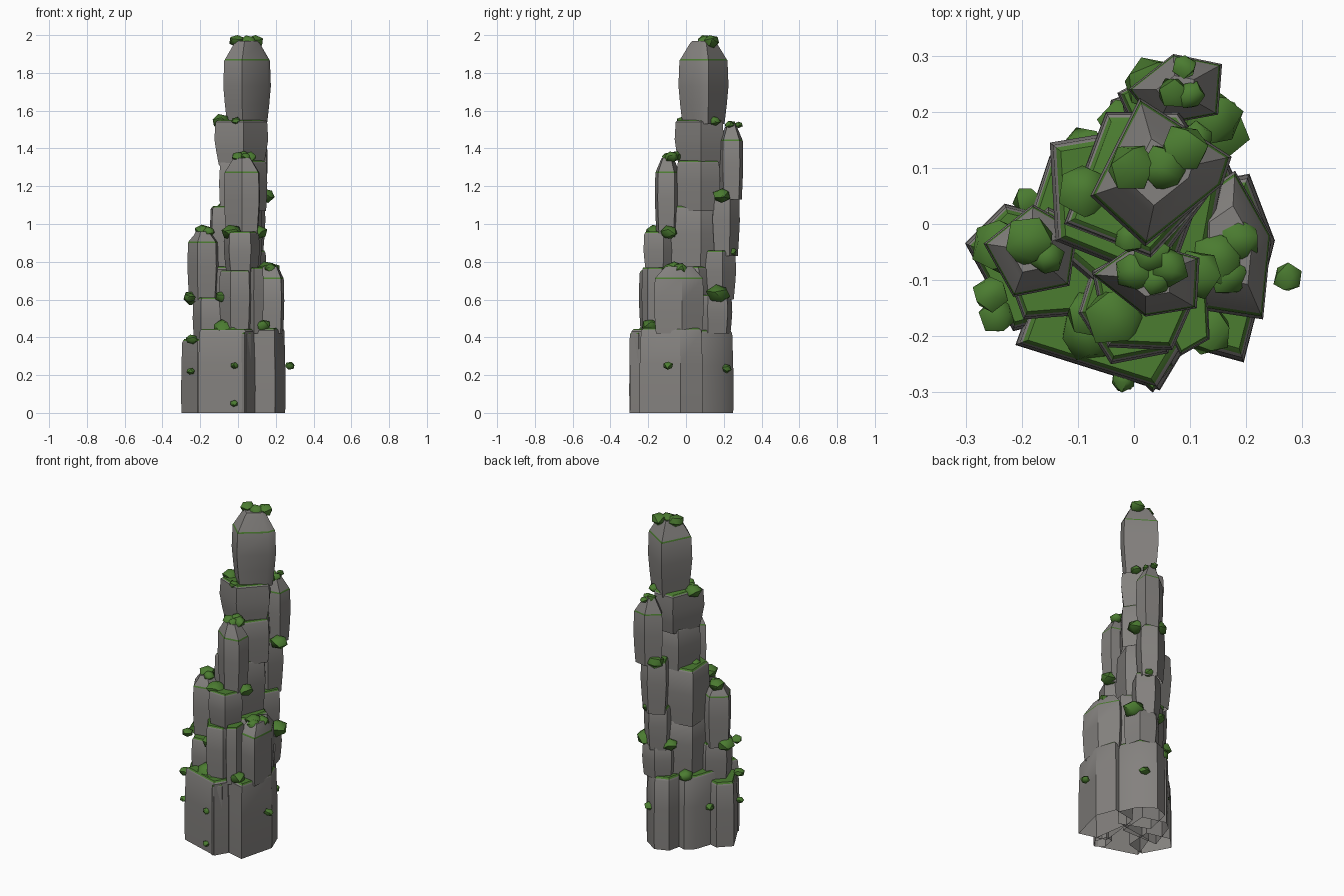
import bpy, bmesh, math, random
from mathutils import Vector, Matrix

random.seed(4)
stone = bpy.data.materials.new("stone")
stone.diffuse_color = (0.23, 0.22, 0.21, 1)
moss = bpy.data.materials.new("moss")
moss.diffuse_color = (0.07, 0.2, 0.03, 1)


def finish(bm, name, mats, angle):
    me = bpy.data.meshes.new(name)
    bm.to_mesh(me)
    bm.free()
    ob = bpy.data.objects.new(name, me)
    bpy.context.collection.objects.link(ob)
    for m in mats:
        me.materials.append(m)
    bpy.ops.object.select_all(action='DESELECT')
    ob.select_set(True)
    bpy.context.view_layer.objects.active = ob
    bpy.ops.object.shade_smooth_by_angle(angle=math.radians(angle))
    return ob


def column(name, pts, z, foot=0.9, tip=None):
    """Open-bottomed faceted column over a footprint; z = (bottom, shoulder, top)."""
    xs, ys = [p[0] for p in pts], [p[1] for p in pts]
    cx, cy = (min(xs) + max(xs)) / 2, (min(ys) + max(ys)) / 2
    z0, zs, z1 = z
    h = zs - z0
    # levels: height, scale, moss on the band that ends here
    levels = [(z0, foot, 0), (z0 + h * .3, (1 + foot) / 2 + .01, 0),
              (z0 + h * .6, 1, 0), (zs, .96, 0)]
    if tip:
        levels += [(zs + .008, .92, 1), (z1 - .018, tip, 0), (z1, tip * .8, 0)]
    else:
        levels += [(zs + (z1 - zs) * .5, .92, 0), (z1, .86, 1)]
    bm = bmesh.new()
    rings = [[bm.verts.new((cx + (a - cx) * s, cy + (b - cy) * s, lv))
              for a, b in pts] for lv, s, _ in levels]
    n = len(pts)
    for k in range(len(rings) - 1):
        for i in range(n):
            j = (i + 1) % n
            f = bm.faces.new((rings[k][i], rings[k][j], rings[k + 1][j], rings[k + 1][i]))
            f.material_index = levels[k + 1][2]
    bm.faces.new(rings[-1]).material_index = 0 if tip else 1
    finish(bm, name, (stone, moss), 35)


def rock(name, x, y, z, sides=6, turn=0, foot=0.9, tip=None):
    """Column with an irregular polygon footprint fitted to box x, y."""
    pts = []
    for i in range(sides):
        a = math.radians(turn) + math.tau * (i + random.uniform(-.12, .12)) / sides
        pts.append((math.cos(a), math.sin(a)))

    def fit(vals, lo, hi):
        a, b = min(vals), max(vals)
        return [lo + (v - a) / (b - a) * (hi - lo) for v in vals]
    px, py = fit([p[0] for p in pts], *x), fit([p[1] for p in pts], *y)
    column(name, list(zip(px, py)), z, foot, tip)


# Base columns
column("base_left", [(-.30, -.035), (-.215, -.19), (-.10, -.16), (-.09, 0), (-.23, .035)], (0, .37, .39), 1)
column("base_front", [(-.21, -.215), (.045, -.295), (.09, -.22), (.06, -.02), (-.15, -.05)], (0, .43, .445), 1)
rock("base_front_sliver", (-.01, .07), (-.30, -.18), (0, .41, .425), 5, 280, 1)
column("base_right", [(.03, -.20), (.195, -.245), (.25, -.03), (.205, .088), (.06, .06)], (0, .435, .45), 1)
column("base_back", [(.18, .08), (.13, .19), (.04, .25), (-.04, .22), (-.08, .05), (.1, -.02)], (0, .42, .44), 1)
column("base_back_left", [(-.21, -.06), (.03, -.06), (.04, .12), (-.10, .16), (-.15, .12)], (0, .43, .445), 1)

# Central spire, stacked from the ground up
rock("spire_block_1", (-.14, .16), (-.14, .18), (.42, .76, .775), 6, 20)
column("spire_block_2", [(-.14, -.03), (.06, -.11), (.13, .08), (.06, .18), (-.15, .145)], (.75, 1.08, 1.095))
column("spire_block_3", [(-.10, 0), (.06, -.05), (.155, .08), (.09, .18), (-.06, .16)], (1.07, 1.32, 1.335), .95)
column("spire_block_4", [(-.125, .0), (.03, -.06), (.16, .08), (.08, .2), (-.05, .2)], (1.31, 1.54, 1.55), .83)
column("spire_top", [(-.078, .05), (.02, -.04), (.158, .07), (.174, .12), (.01, .225)], (1.53, 1.865, 1.97), .84, .56)

# Left tower
rock("left_block", (-.24, -.06), (-.17, .03), (.36, .595, .61), 5, 100)
column("left_tower", [(-.268, -.035), (-.215, -.13), (-.115, -.11), (-.10, -.01), (-.18, .035)], (.59, .90, .96), .88, .58)

# Front tower
rock("front_block_1", (-.10, .09), (-.25, -.04), (.42, .74, .755), 6, 10)
rock("front_sliver", (.05, .135), (-.235, -.10), (.42, .755, .77), 5, 250)
rock("front_block_2", (-.075, .115), (-.225, -.03), (.73, .945, .96), 5, 230, .85)
column("front_tower", [(-.075, -.09), (.02, -.165), (.112, -.15), (.117, -.06), (.01, -.03)], (.93, 1.27, 1.35), .86, .58)

# Right block
column("right_block", [(.10, -.15), (.23, -.17), (.245, -.02), (.18, .095), (.10, .04)], (.42, .71, .775), .92, .66)

# Back tower
rock("back_block_1", (-.03, .17), (.05, .245), (.42, .61, .625), 6, 40)
rock("back_block_2", (-.02, .15), (.10, .265), (.60, .845, .86), 5, 80, .85)
rock("back_block_3", (-.03, .145), (.14, .285), (.83, 1.14, 1.155), 5, 20, .85)
column("back_tower", [(-.01, .24), (.04, .175), (.15, .195), (.157, .285), (.07, .303)], (1.13, 1.44, 1.53), .88, .5)


# Moss clumps: squashed low-poly blobs (x, y, z, radius)
def clumps(group, spots):
    for n, (x, y, z, r) in enumerate(spots, 1):
        bm = bmesh.new()
        bmesh.ops.create_icosphere(bm, subdivisions=1, radius=r * 1.13)
        turn = Matrix.Rotation(random.uniform(0, 6), 4, 'Z') @ Matrix.Rotation(.3, 4, 'X')
        for v in bm.verts:
            p = turn @ v.co * random.uniform(.93, 1.05)
            v.co = Vector((x + p.x, y + p.y, min(z + p.z * .78, 2.0)))
        finish(bm, f"{group}_moss_{n}", (moss,), 45)


clumps("summit", [(-.005, .10, 1.97, .041), (.055, .10, 1.965, .041), (.09, .135, 1.967, .04)])
clumps("spire", [(-.09, .06, 1.545, .046), (-.01, -.025, 1.545, .026), (.11, .15, 1.545, .03),
                 (-.08, .03, 1.09, .03), (-.10, .09, .77, .035)])
clumps("back", [(.09, .28, 1.525, .02), (.07, .235, 1.525, .027), (.10, .23, 1.525, .024),
                (.145, .19, 1.15, .046), (.03, .25, 1.155, .046), (.09, .235, .855, .032),
                (.14, .17, .63, .06), (-.02, .18, .63, .04)])
clumps("front", [(.03, -.055, 1.36, .033), (.062, -.078, 1.355, .034), (0, -.085, 1.355, .032),
                 (.04, -.10, 1.355, .026), (-.035, -.165, .955, .05), (.11, -.09, .955, .042)])
clumps("left", [(-.185, -.03, .962, .043), (-.155, -.06, .96, .03), (-.24, -.04, .61, .046),
                (-.255, -.125, .61, .03), (-.08, -.16, .615, .04)])
clumps("right", [(.15, -.06, .765, .045), (.185, -.03, .76, .038), (.17, -.09, .76, .035)])
clumps("base", [(-.08, -.19, .45, .052), (.13, -.19, .46, .043), (-.03, -.22, .435, .03),
                (-.245, -.165, .39, .03), (.275, -.095, .25, .025), (-.018, -.277, .25, .021),
                (-.02, -.278, .05, .021), (-.25, -.165, .22, .021), (.10, .21, .235, .03),
                (-.19, .04, .24, .025), (-.09, .13, .44, .042)])
